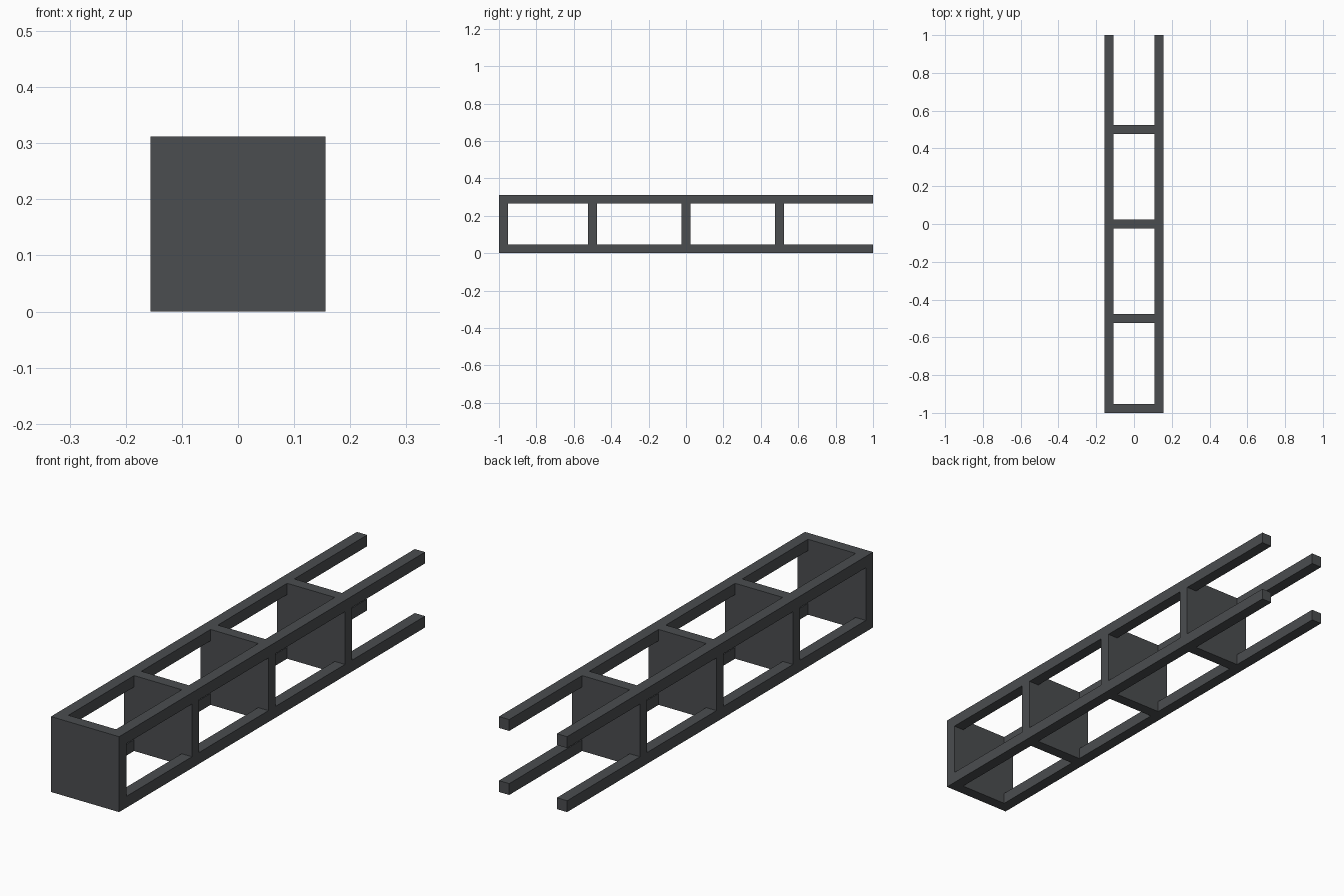
import bpy, bmesh, math
from mathutils import Vector

if "Cube" in bpy.data.objects:
    bpy.data.objects.remove(bpy.data.objects["Cube"])

W = 0.156          # half width and half height
T = 0.047          # rail and plate thickness
H = T / 2

# Break lines of the frame: rails at the outer x/z cells, plates at even y cells
xs = [-W, -W + T, W - T, W]
zs = [0, T, 2 * W - T, 2 * W]
ys = [-1, -1 + T]
for c in (-0.5, 0, 0.5):
    ys += [c - H, c + H]
ys.append(1)
axes = (xs, ys, zs)


def solid(c):
    if any(not 0 <= c[a] < len(axes[a]) - 1 for a in range(3)):
        return False
    plate = c[1] % 2 == 0
    rail = c[0] != 1 and c[2] != 1
    return plate or rail


bm = bmesh.new()
cells = [(i, j, k) for i in range(3) for j in range(len(ys) - 1) for k in range(3)]
for c in filter(solid, cells):
    for a in range(3):
        u, v = (a + 1) % 3, (a + 2) % 3
        for side in (0, 1):
            n = list(c)
            n[a] += 2 * side - 1
            if solid(n):
                continue
            # Skin every side of a solid cell that faces open space
            quad = []
            for du, dv in ((0, 0), (1, 0), (1, 1), (0, 1)):
                p = [0, 0, 0]
                p[a] = axes[a][c[a] + side]
                p[u] = axes[u][c[u] + du]
                p[v] = axes[v][c[v] + dv]
                quad.append(bm.verts.new(p))
            bm.faces.new(quad if side else quad[::-1])

# Weld into one shell and merge the coplanar faces
bmesh.ops.remove_doubles(bm, verts=bm.verts, dist=1e-5)
bmesh.ops.dissolve_limit(bm, angle_limit=math.radians(1),
                         verts=bm.verts, edges=bm.edges)
mesh = bpy.data.meshes.new("beam_frame")
bm.to_mesh(mesh)
bm.free()
frame = bpy.data.objects.new("beam_frame", mesh)
bpy.context.collection.objects.link(frame)

# Dark grey finish
mat = bpy.data.materials.new("dark_grey")
mat.diffuse_color = (0.07, 0.075, 0.08, 1)
mat.use_nodes = True
mat.node_tree.nodes["Principled BSDF"].inputs["Base Color"].default_value = mat.diffuse_color
mesh.materials.append(mat)
